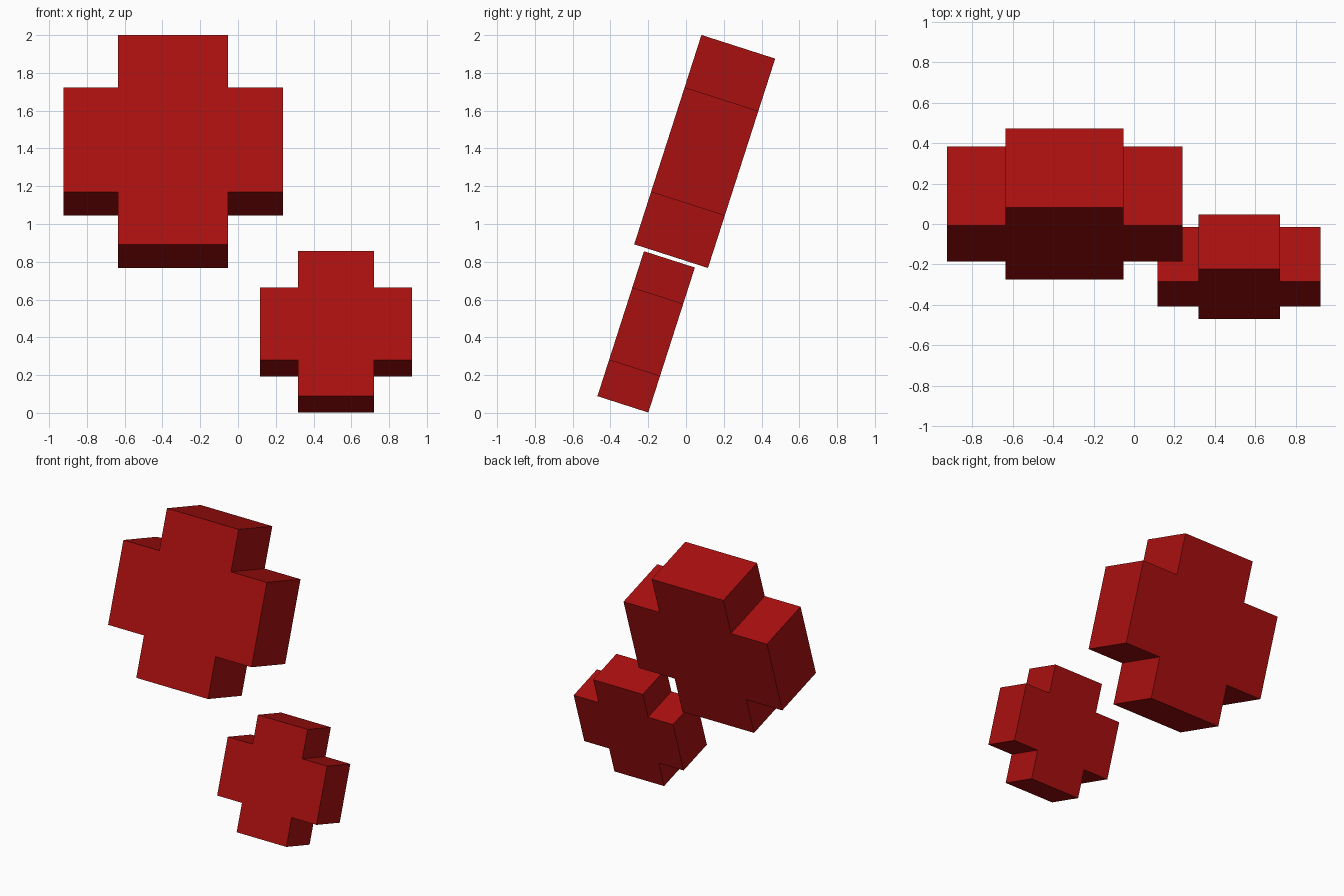
import bpy, bmesh, math

if "Cube" in bpy.data.objects:
    bpy.data.objects.remove(bpy.data.objects["Cube"])

red = bpy.data.materials.new("red")
red.diffuse_color = (0.40, 0.005, 0.005, 1)
red.use_nodes = True
red.node_tree.nodes["Principled BSDF"].inputs["Base Color"].default_value = red.diffuse_color


def plus_block(name, centre, half, depth):
    """Extruded plus sign, leaning back."""
    a, b = half, half / 2
    # one quarter of the outline, turned four times
    quarter = [(a, -b), (a, b), (b, b)]
    outline = []
    for _ in range(4):
        outline += quarter
        quarter = [(-y, x) for x, y in quarter]
    bm = bmesh.new()
    face = bm.faces.new([bm.verts.new((x, -depth / 2, z)) for x, z in outline])
    ext = bmesh.ops.extrude_face_region(bm, geom=[face], use_keep_orig=True)
    new = [v for v in ext["geom"] if isinstance(v, bmesh.types.BMVert)]
    bmesh.ops.translate(bm, verts=new, vec=(0, depth, 0))
    bmesh.ops.recalc_face_normals(bm, faces=bm.faces)
    mesh = bpy.data.meshes.new(name)
    bm.to_mesh(mesh)
    bm.free()
    mesh.materials.append(red)
    obj = bpy.data.objects.new(name, mesh)
    obj.location = centre
    obj.rotation_euler = (math.radians(-17.8), 0, 0)
    bpy.context.collection.objects.link(obj)


# Large plus at upper left, small plus at lower right
plus_block("large_plus", (-0.343, 0.099, 1.384), 0.582, 0.41)
plus_block("small_plus", (0.519, -0.211, 0.429), 0.403, 0.283)
